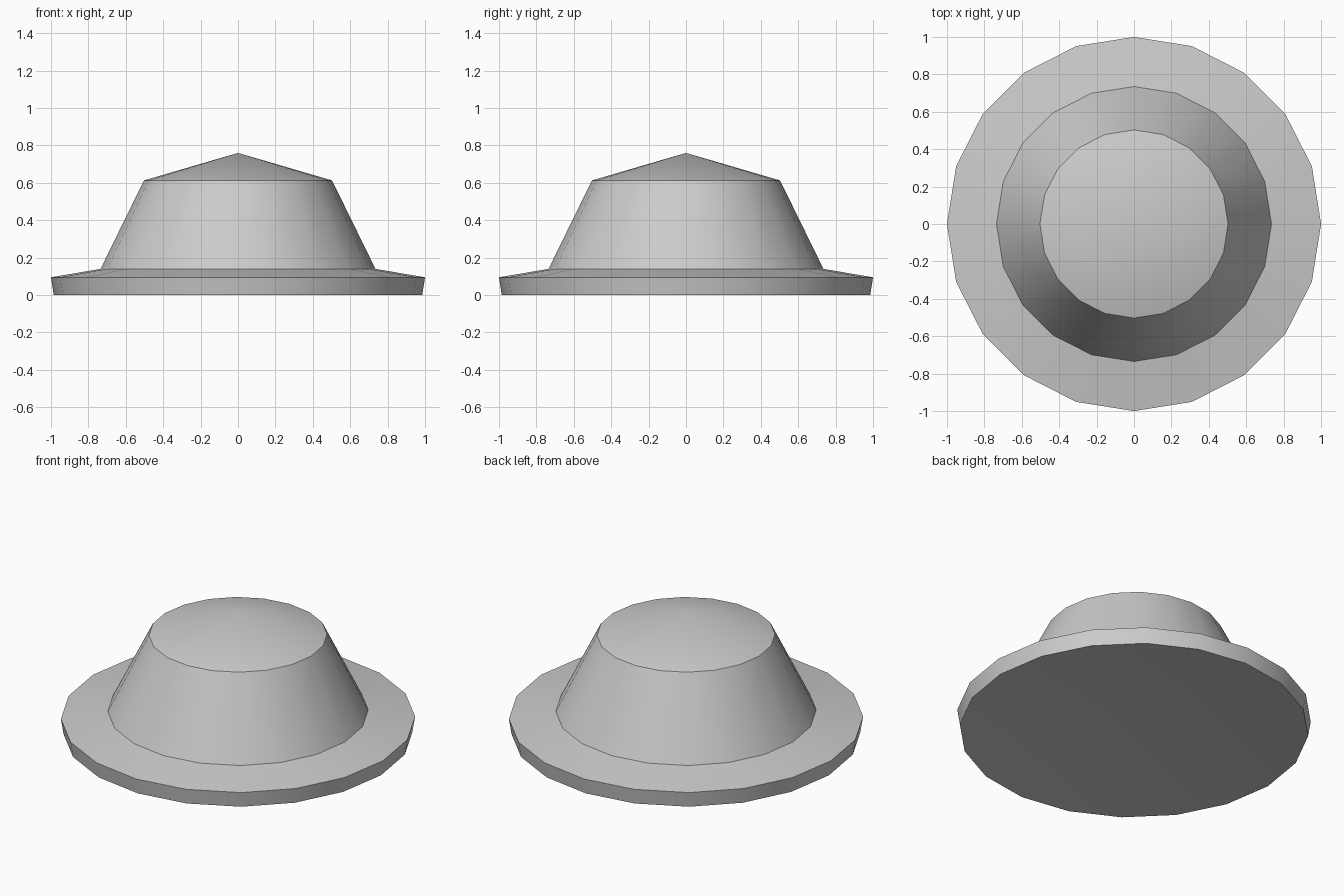
import bpy
import bmesh
from math import cos, sin, tau, radians

if "Cube" in bpy.data.objects:
    bpy.data.objects.remove(bpy.data.objects["Cube"])

SIDES = 20
# profile (radius, height): base edge, rim, foot of the crown, shoulder
PROFILE = [(0.985, 0.0), (1.0, 0.095), (0.735, 0.14), (0.503, 0.613)]
PEAK = 0.76
HOLLOW = 0.1

bm = bmesh.new()
rings = [[bm.verts.new((r * cos(tau * i / SIDES), r * sin(tau * i / SIDES), z))
          for i in range(SIDES)] for r, z in PROFILE]

# rim, brim and sloped crown walls
for low, high in zip(rings, rings[1:]):
    for i in range(SIDES):
        j = (i + 1) % SIDES
        bm.faces.new((low[i], low[j], high[j], high[i]))

# shallow conical top and slightly hollow conical underside
peak = bm.verts.new((0, 0, PEAK))
hollow = bm.verts.new((0, 0, HOLLOW))
for i in range(SIDES):
    j = (i + 1) % SIDES
    bm.faces.new((rings[-1][i], rings[-1][j], peak))
    bm.faces.new((rings[0][j], rings[0][i], hollow))

mesh = bpy.data.meshes.new("flanged_dome")
bm.to_mesh(mesh)
bm.free()
dome = bpy.data.objects.new("flanged_dome", mesh)
bpy.context.collection.objects.link(dome)

# slightly darker grey
grey = bpy.data.materials.new("grey")
grey.diffuse_color = (0.58, 0.58, 0.58, 1)
grey.use_nodes = True
grey.node_tree.nodes["Principled BSDF"].inputs["Base Color"].default_value = grey.diffuse_color
mesh.materials.append(grey)

# smooth around the body, crisp at the profile corners
bpy.context.view_layer.objects.active = dome
dome.select_set(True)
bpy.ops.object.shade_smooth_by_angle(angle=radians(30))
